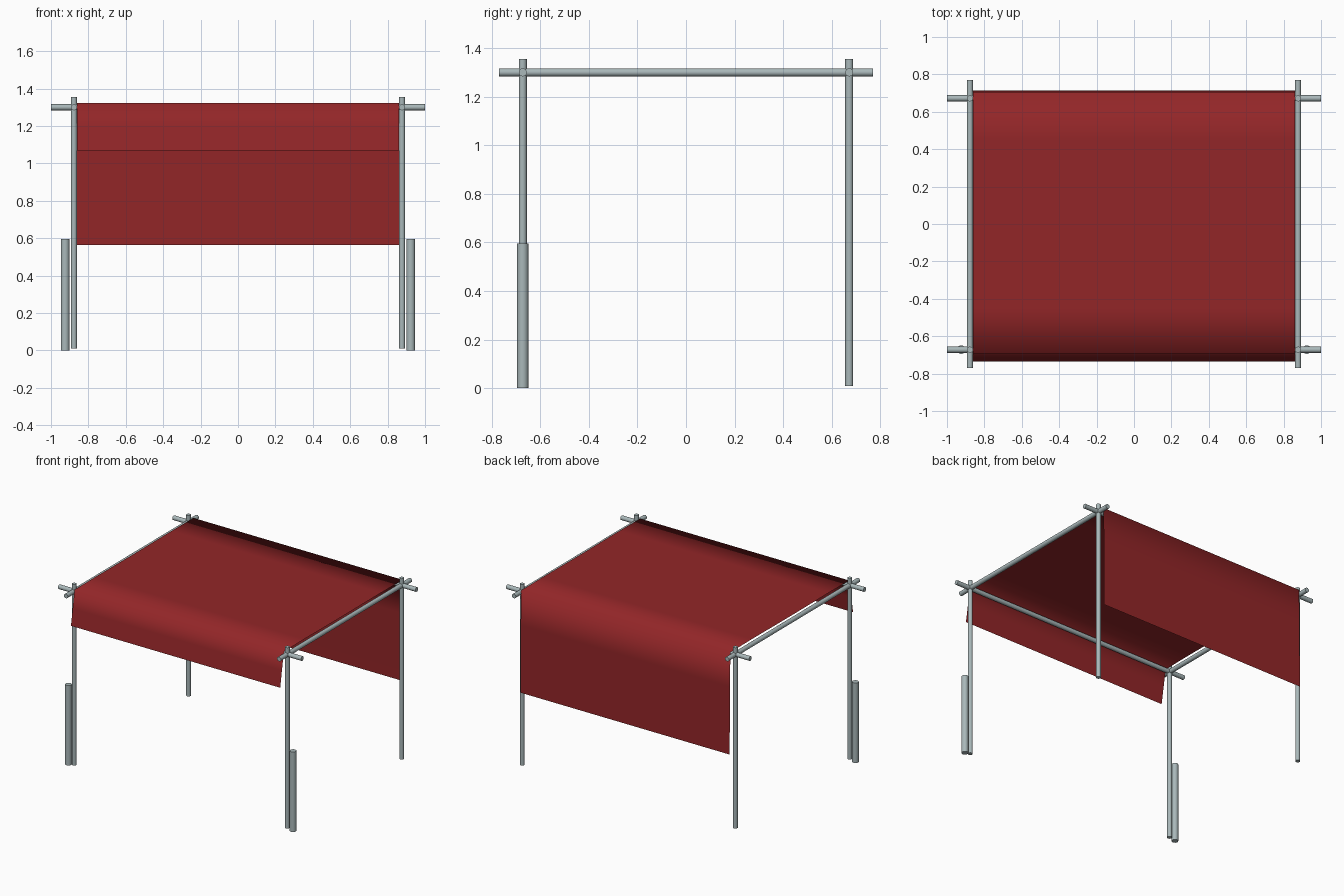
import bpy, bmesh, math
from mathutils import Vector

if "Cube" in bpy.data.objects:
    bpy.data.objects.remove(bpy.data.objects["Cube"])


def material(name, rgb):
    m = bpy.data.materials.new(name)
    m.diffuse_color = (*rgb, 1)
    m.use_nodes = True
    m.node_tree.nodes["Principled BSDF"].inputs["Base Color"].default_value = m.diffuse_color
    return m


STEEL = material("galvanised grey", (0.40, 0.48, 0.49))
RED = material("canvas red", (0.29, 0.019, 0.021))


def pole(name, a, b, radius):
    """Capped round pole from point a to point b."""
    a, b = Vector(a), Vector(b)
    bpy.ops.mesh.primitive_cylinder_add(vertices=16, radius=radius,
                                        depth=(b - a).length, location=(a + b) / 2)
    o = bpy.context.object
    o.name = name
    o.rotation_euler = (b - a).to_track_quat('Z', 'Y').to_euler()
    o.data.materials.append(STEEL)
    bpy.ops.object.shade_smooth_by_angle(angle=math.radians(40))


PX, PY, RZ, R = 0.877, 0.672, 1.30, 0.0165

# upright posts, side rails and the thick stubs beside the front posts
for sx, side in ((-1, "left"), (1, "right")):
    x = sx * PX
    for y, end in ((-PY, "front"), (PY, "back")):
        pole(f"{end}_{side}_post", (x, y, 0.01), (x, y, 1.355), R)
    pole(f"{side}_rail", (x, -0.77, RZ), (x, 0.77, RZ), R)
    pole(f"{side}_ground_stub", (sx * 0.924, -PY, 0), (sx * 0.924, -PY, 0.595), 0.023)

# front and back cross rails
for y, end in ((-PY, "front"), (PY, "back")):
    pole(f"{end}_rail", (-1, y, RZ), (1, y, RZ), R)

# single-sheet canopy: short front flap, flat roof, long back flap
profile = [(-0.735, 1.07), (-0.715, 1.19), (-0.692, 1.322), (-0.45, 1.324), (0, 1.322),
           (0.45, 1.324), (0.706, 1.322), (0.712, 1.07), (0.715, 0.565)]
bm = bmesh.new()
rows = [[bm.verts.new((x, y, z)) for x in (-0.86, 0.862)] for y, z in profile]
for p, q in zip(rows, rows[1:]):
    f = bm.faces.new((p[0], p[1], q[1], q[0]))
    f.smooth = True
mesh = bpy.data.meshes.new("canopy_cloth")
bm.to_mesh(mesh)
bm.free()
mesh.materials.append(RED)
bpy.context.collection.objects.link(bpy.data.objects.new("canopy_cloth", mesh))
